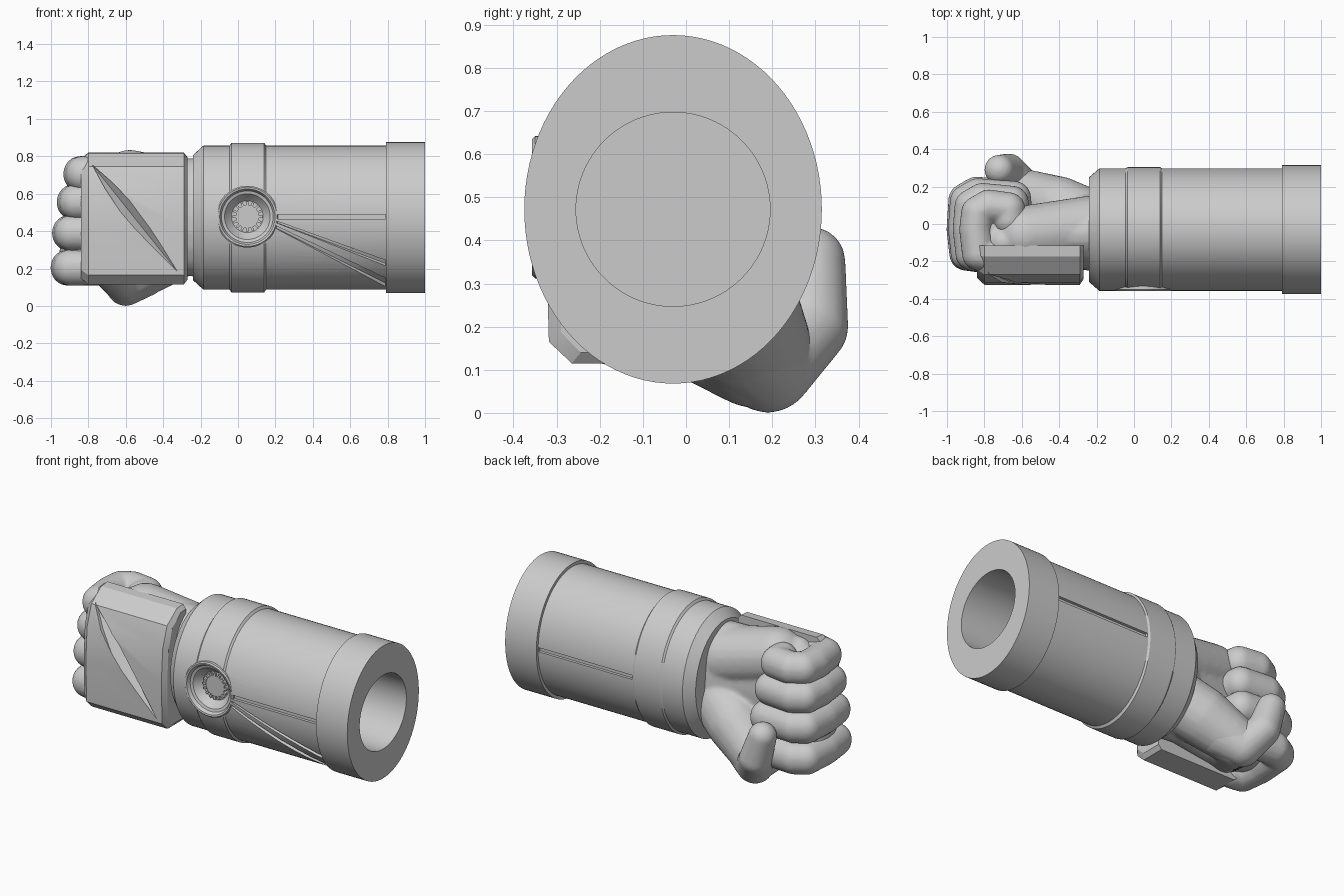
import bpy, bmesh, math
from mathutils import Matrix, Vector

if "Cube" in bpy.data.objects:
    bpy.data.objects.remove(bpy.data.objects["Cube"])

CY, CZ = -0.03, 0.472          # forearm axis
RY, RZ = 0.328, 0.385          # forearm radii


def add_object(name, bm, angle=30):
    bmesh.ops.recalc_face_normals(bm, faces=bm.faces[:])
    me = bpy.data.meshes.new(name)
    bm.to_mesh(me)
    bm.free()
    ob = bpy.data.objects.new(name, me)
    bpy.context.collection.objects.link(ob)
    activate(ob)
    bpy.ops.object.shade_smooth_by_angle(angle=math.radians(angle))
    return ob


def activate(ob):
    bpy.ops.object.select_all(action='DESELECT')
    ob.select_set(True)
    bpy.context.view_layer.objects.active = ob


def loft(bm, rings):
    """Bridge closed rings of equal length and cap both ends."""
    vs = [[bm.verts.new(p) for p in r] for r in rings]
    n = len(vs[0])
    for a, b in zip(vs, vs[1:]):
        for i in range(n):
            j = (i + 1) % n
            bm.faces.new((a[i], a[j], b[j], b[i]))
    bm.faces.new(vs[0])
    bm.faces.new(vs[-1])


def lathe(name, profile, matrix, n=96):
    """Revolve (x, ry, rz) stations about the x axis."""
    bm = bmesh.new()
    loft(bm, [[matrix @ Vector((x, ry * math.cos(2 * math.pi * i / n),
                                rz * math.sin(2 * math.pi * i / n))) for i in range(n)]
              for x, ry, rz in profile])
    return add_object(name, bm)


def cut(ob, cutter):
    cutter.hide_render = True
    m = ob.modifiers.new("cut", 'BOOLEAN')
    m.object, m.operation, m.solver = cutter, 'DIFFERENCE', 'EXACT'
    activate(ob)
    bpy.ops.object.modifier_apply(modifier=m.name)
    bpy.data.objects.remove(cutter)


def add_hull(bm, points):
    """Add the convex hull of some points to bm."""
    tmp = bmesh.new()
    for p in points:
        tmp.verts.new(p)
    bmesh.ops.convex_hull(tmp, input=tmp.verts[:])
    new = {}
    for f in tmp.faces:
        for v in f.verts:
            if v not in new:
                new[v] = bm.verts.new(v.co)
        bm.faces.new([new[v] for v in f.verts])
    tmp.free()


ball = bmesh.new()
bmesh.ops.create_icosphere(ball, subdivisions=3, radius=1)
SPHERE = [v.co.copy() for v in ball.verts]
ball.free()


def blob(name, chains, voxel=0.012, smooth=6):
    """Hull neighbouring ellipsoids in each chain, then fuse and soften."""
    bm = bmesh.new()
    for chain in chains:
        for pair in zip(chain, chain[1:]):
            pts = []
            for x, y, z, *r in pair:
                r = r * 3 if len(r) == 1 else r
                pts += [(x + v.x * r[0], y + v.y * r[1], z + v.z * r[2]) for v in SPHERE]
            add_hull(bm, pts)
    ob = add_object(name, bm, 60)
    m = ob.modifiers.new("fuse", 'REMESH')
    m.mode, m.voxel_size, m.use_smooth_shade = 'VOXEL', voxel, True
    s = ob.modifiers.new("soften", 'SMOOTH')
    s.factor, s.iterations = 0.5, smooth
    return ob


# Forearm sleeve with chamfered wrist end, raised band, end flange and bore
axis = Matrix.Translation((0, CY, CZ))
arm = lathe("forearm_sleeve", [
    (-0.24, 0.28, 0.335), (-0.185, RY, RZ), (-0.045, RY, RZ), (-0.035, 0.334, 0.4),
    (0.14, 0.334, 0.4), (0.15, RY, RZ), (0.79, RY, RZ), (0.79, 0.345, 0.404),
    (1.0, 0.345, 0.404), (1.0, 0.225, 0.225), (0.0, 0.225, 0.225)], axis)


# Grooves that follow the sleeve surface: (x, z low, z high) at both ends
def groove(start, end, side):
    bm, rings = bmesh.new(), []
    for k in range(9):
        x, lo, hi = (a + (b - a) * k / 8 for a, b in zip(start, end))
        ring = []
        for z, s in ((lo, 0.95), (hi, 0.95), (hi, 1.06), (lo, 1.06)):
            a = math.asin((z - CZ) / RZ)
            ring.append((x, CY + side * RY * s * math.cos(a), CZ + RZ * s * math.sin(a)))
        rings.append(ring)
    loft(bm, rings)
    cut(arm, add_object("groove_cutter", bm))


groove((0.155, 0.465, 0.490), (0.788, 0.465, 0.490), -1)
groove((0.155, 0.465, 0.490), (0.788, 0.465, 0.490), 1)
groove((0.19, 0.450, 0.460), (0.788, 0.215, 0.245), -1)
groove((0.19, 0.420, 0.435), (0.788, 0.105, 0.150), -1)

# Round dished dial on the front of the band
dial_m = Matrix.Translation((0.05, 0, 0.477)) @ Matrix.Rotation(-math.pi / 2, 4, 'Z')
cut(arm, lathe("dial_cutter", [(0.27, 0.158, 0.158), (0.5, 0.158, 0.158)], dial_m, 64))
activate(arm)
bpy.ops.object.shade_smooth_by_angle(angle=math.radians(30))
lathe("dial_rim", [(d, r, r) for d, r in (
    (0.262, 0.165), (0.35, 0.165), (0.357, 0.158), (0.355, 0.148), (0.335, 0.138),
    (0.33, 0.122), (0.30, 0.10), (0.285, 0.085))], dial_m, 64)
bm = bmesh.new()
for i in range(16):
    a = Matrix.Rotation(i * math.pi / 8, 4, 'Y')
    bmesh.ops.create_cube(bm, size=1, matrix=Matrix.Translation((0.05, -0.288, 0.477)) @ a
                          @ Matrix.Translation((0.07, 0, 0)) @ Matrix.Diagonal((0.02, 0.02, 0.012, 1)))
add_object("dial_teeth", bm)
lathe("dial_hub", [(0.28, 0.062, 0.062), (0.294, 0.062, 0.062)], dial_m, 48)

# Hand: wrist, palm, outer heel, thumb mound and fist core fused into one soft body
blob("palm", [
    [(-0.18, -0.04, 0.47, 0.12, 0.22, 0.32), (-0.36, -0.06, 0.48, 0.12, 0.17, 0.31),
     (-0.70, -0.10, 0.47, 0.15, 0.16, 0.33)],
    [(-0.25, -0.02, 0.60, 0.17), (-0.58, -0.06, 0.675, 0.16)],
    [(-0.25, 0.02, 0.36, 0.17), (-0.40, 0.09, 0.27, 0.165), (-0.59, 0.16, 0.145, 0.135),
     (-0.72, -0.08, 0.25, 0.12)],
    [(-0.79, -0.05, 0.66, 0.12, 0.16, 0.10), (-0.83, -0.01, 0.25, 0.13, 0.19, 0.10)],
])

# Four curled fingers, stacked in z and growing towards the bottom
path = [(-0.76, -0.17), (-0.83, -0.16), (-0.845, -0.03), (-0.835, 0.06),
        (-0.775, 0.095), (-0.67, 0.08), (-0.665, 0.02)]
for i, (z, grow) in enumerate(((0.705, 0.0), (0.555, 0.035), (0.39, 0.06), (0.205, 0.068))):
    pts = []
    for k, (x, y) in enumerate(path):
        dx = -grow if k < 5 else grow * 0.5
        dy = grow if k > 2 else 0
        pts.append((x + dx, y + dy, z, 0.09, 0.09, 0.096))
    blob(f"finger_{i + 1}", [pts], 0.01, 3)

# Thumb, bent up in front of the lower fingers
blob("thumb", [[(-0.50, 0.13, 0.18, 0.13), (-0.60, 0.19, 0.107, 0.107),
                (-0.67, 0.285, 0.20, 0.092), (-0.72, 0.290, 0.352, 0.08)]], 0.01, 3)

# Armour plate on the back of the hand
prof = [(-0.115, 0.82), (-0.175, 0.815), (-0.27, 0.745), (-0.312, 0.62), (-0.325, 0.42),
        (-0.318, 0.165), (-0.265, 0.115), (-0.115, 0.115)]


def section(x, k):
    return [(x, -0.115 + (y + 0.115) * k, 0.47 + (z - 0.47) * (1 + k) / 2) for y, z in prof]


bm = bmesh.new()
loft(bm, [section(-0.84, 0.82), section(-0.80, 1), section(-0.29, 1), section(-0.27, 0.86)])
plate = add_object("hand_plate", bm, 25)

# Slanted lens-shaped recess in the plate
a, b = Vector((-0.78, -0.25, 0.755)), Vector((-0.325, -0.318, 0.185))
side = Vector((0.78, 0, 0.62))
points = []
for t, w in ((0, 0), (0.2, 0.026), (0.4, 0.039), (0.6, 0.039), (0.8, 0.026), (1, 0)):
    p = a.lerp(b, t)
    for s in (-w, w):
        q = p + side * s
        points += [(q.x, p.y - 0.045 * math.sin(math.pi * t), q.z), (q.x, -0.45, q.z)]
    if 0.3 < t < 0.7:
        points.append((p.x, -0.285, p.z))
bm = bmesh.new()
add_hull(bm, points)
cut(plate, add_object("lens_cutter", bm))
activate(plate)
bpy.ops.object.shade_smooth_by_angle(angle=math.radians(25))
